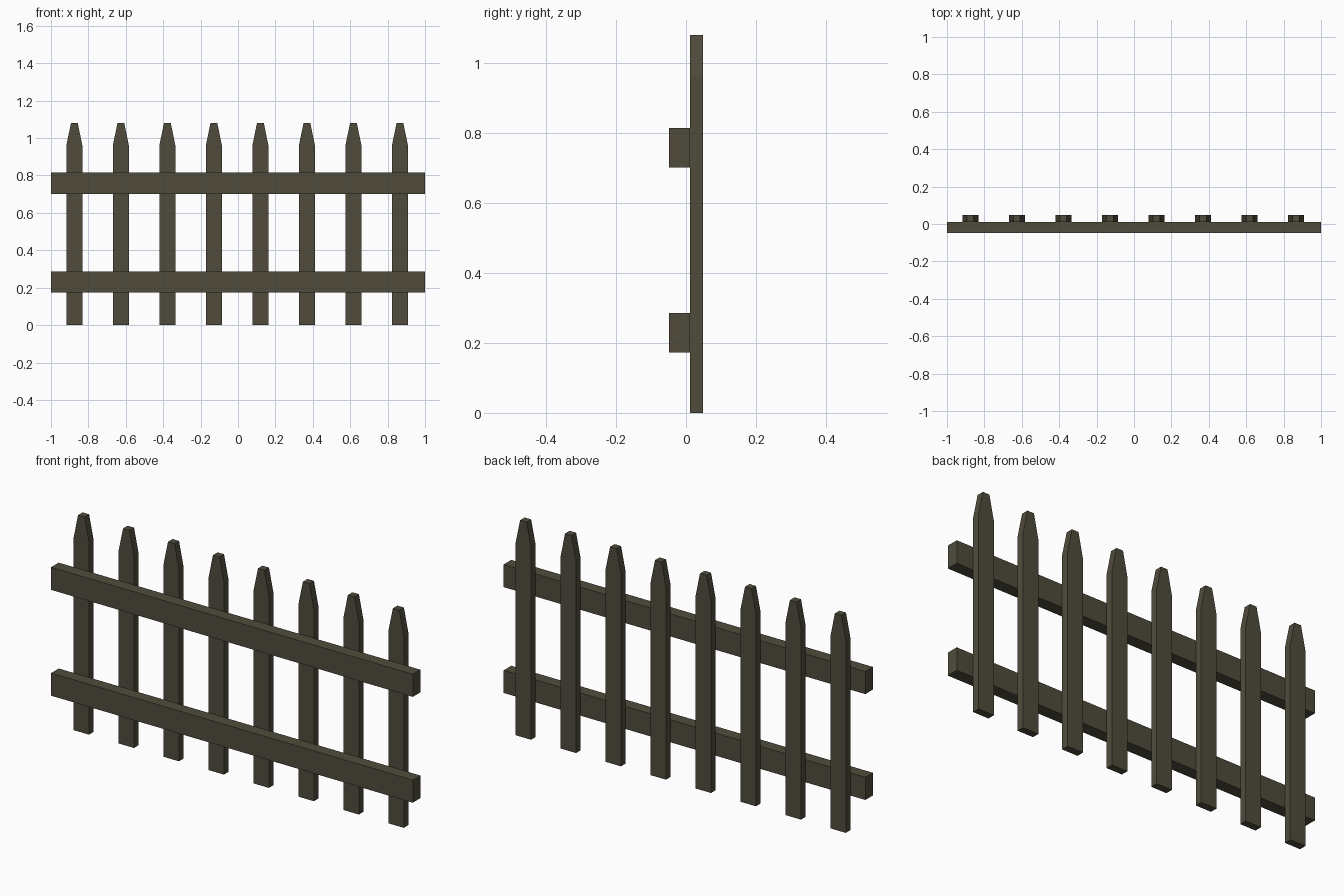
import bpy

if "Cube" in bpy.data.objects:
    bpy.data.objects.remove(bpy.data.objects["Cube"])

wood = bpy.data.materials.new("dark weathered wood")
wood.diffuse_color = (0.080, 0.072, 0.046, 1)
wood.use_nodes = True
wood.node_tree.nodes["Principled BSDF"].inputs["Base Color"].default_value = wood.diffuse_color


def extrude_profile(name, profile, y0, y1):
    """Solid made from an x-z outline (counter-clockwise from the front)."""
    n = len(profile)
    verts = [(x, y, z) for y in (y0, y1) for x, z in profile]
    faces = [tuple(range(n)), tuple(reversed(range(n, 2 * n)))]
    faces += [(i, i + n, (i + 1) % n + n, (i + 1) % n) for i in range(n)]
    mesh = bpy.data.meshes.new(name)
    mesh.from_pydata(verts, [], faces)
    mesh.materials.append(wood)
    obj = bpy.data.objects.new(name, mesh)
    bpy.context.collection.objects.link(obj)
    return obj


# Eight pickets with tapered, blunt tips
W, TIP = 0.0425, 0.018
outline = [(-W, 0), (W, 0), (W, 0.962), (TIP, 1.081), (-TIP, 1.081), (-W, 0.962)]
for i in range(8):
    picket = extrude_profile(f"picket_{i + 1}", outline, 0.012, 0.048)
    picket.location.x = -0.875 + 0.2487 * i

# Two horizontal rails across the front
for name, z0, z1 in (("lower_rail", 0.173, 0.286), ("upper_rail", 0.702, 0.815)):
    extrude_profile(name, [(-1, z0), (1, z0), (1, z1), (-1, z1)], -0.048, 0.012)
